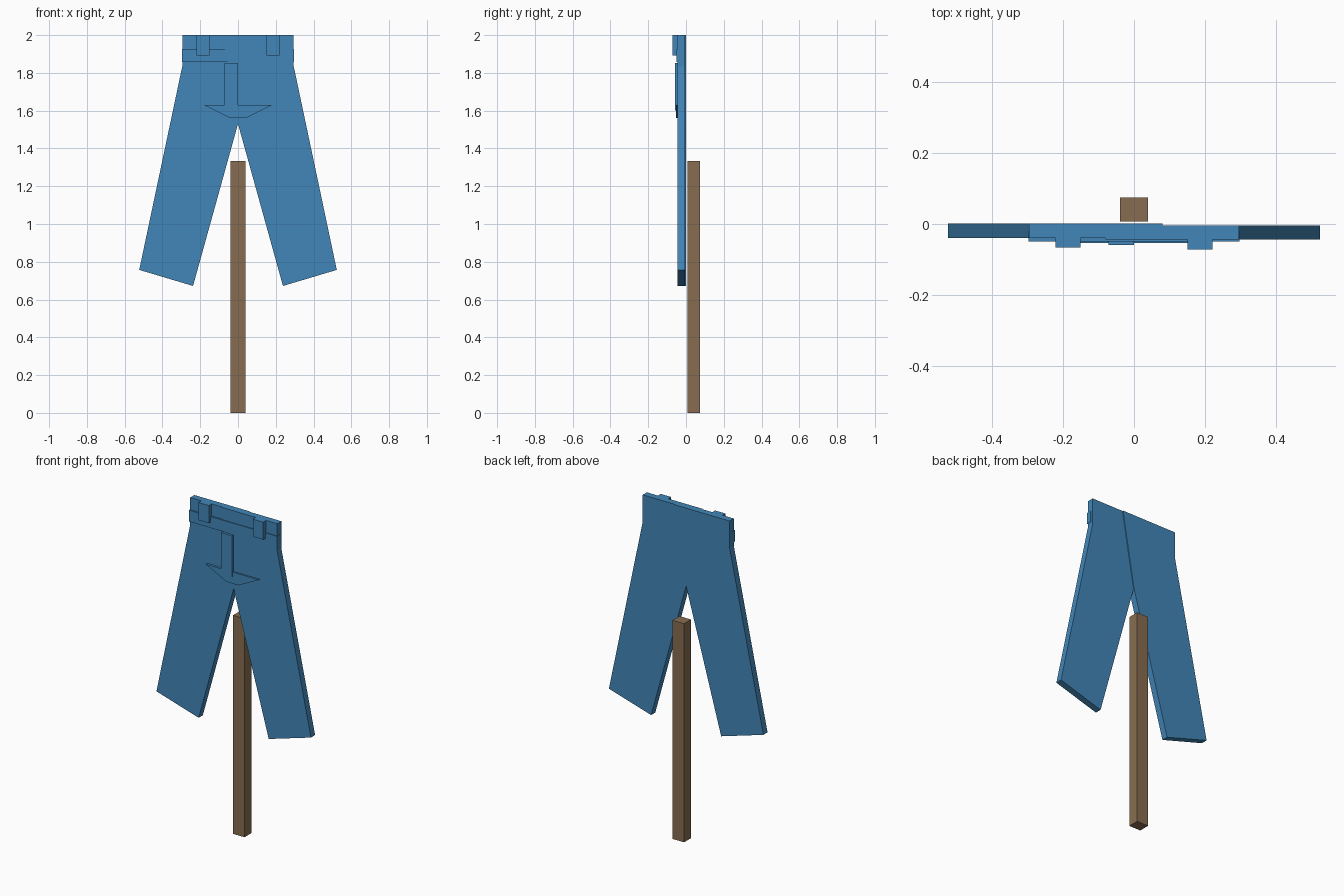
import bpy
import bmesh

cube = bpy.data.objects.get("Cube")
if cube:
    bpy.data.objects.remove(cube, do_unlink=True)


def material(name, rgb):
    mat = bpy.data.materials.new(name)
    mat.use_nodes = True
    mat.diffuse_color = (*rgb, 1)
    mat.node_tree.nodes["Principled BSDF"].inputs["Base Color"].default_value = (*rgb, 1)
    return mat


denim = material("denim blue", (0.054, 0.238, 0.479))
wood = material("brown wood", (0.242, 0.152, 0.080))


def slab(name, outline, front, back, mat):
    """Extrude an x-z outline from the front y to the back y."""
    bm = bmesh.new()
    face = bm.faces.new([bm.verts.new((x, front, z)) for x, z in outline])
    geom = bmesh.ops.extrude_face_region(bm, geom=[face])["geom"]
    moved = [v for v in geom if isinstance(v, bmesh.types.BMVert)]
    bmesh.ops.translate(bm, verts=moved, vec=(0, back - front, 0))
    bmesh.ops.recalc_face_normals(bm, faces=bm.faces)
    mesh = bpy.data.meshes.new(name)
    bm.to_mesh(mesh)
    bm.free()
    mesh.materials.append(mat)
    obj = bpy.data.objects.new(name, mesh)
    bpy.context.collection.objects.link(obj)
    return obj


def box(name, x0, x1, z0, z1, front, back, mat):
    return slab(name, [(x0, z0), (x1, z0), (x1, z1), (x0, z1)], front, back, mat)


# Overlapping trouser halves, the left one set slightly forward
half = [(0.295, 2.0), (0.295, 1.835), (0.523, 0.757), (0.238, 0.672), (0, 1.53), (-0.08, 2.0)]
for side, sign, front, back in (("left", 1, -0.044, -0.004), ("right", -1, -0.039, 0.001)):
    slab(side + "_trouser_half", [(sign * x, z) for x, z in half], front, back, denim)
    # Belt loops
    inner, outer = sign * 0.15, sign * 0.22
    box(side + "_belt_loop", min(inner, outer), max(inner, outer),
        1.893, 2.0, front - 0.027, front + 0.005, denim)

# Waistband strip, fly and crotch flap on the front
box("waistband_strip", -0.297, 0.297, 1.857, 1.926, -0.049, -0.02, denim)
box("fly", -0.072, 0, 1.6, 1.853, -0.059, -0.02, denim)
slab("crotch_flap", [(-0.18, 1.63), (-0.04, 1.56), (0.04, 1.56), (0.18, 1.63)],
     -0.054, -0.02, denim)

# Post behind the trousers
box("wooden_post", -0.039, 0.039, 0, 1.333, 0.007, 0.074, wood)
